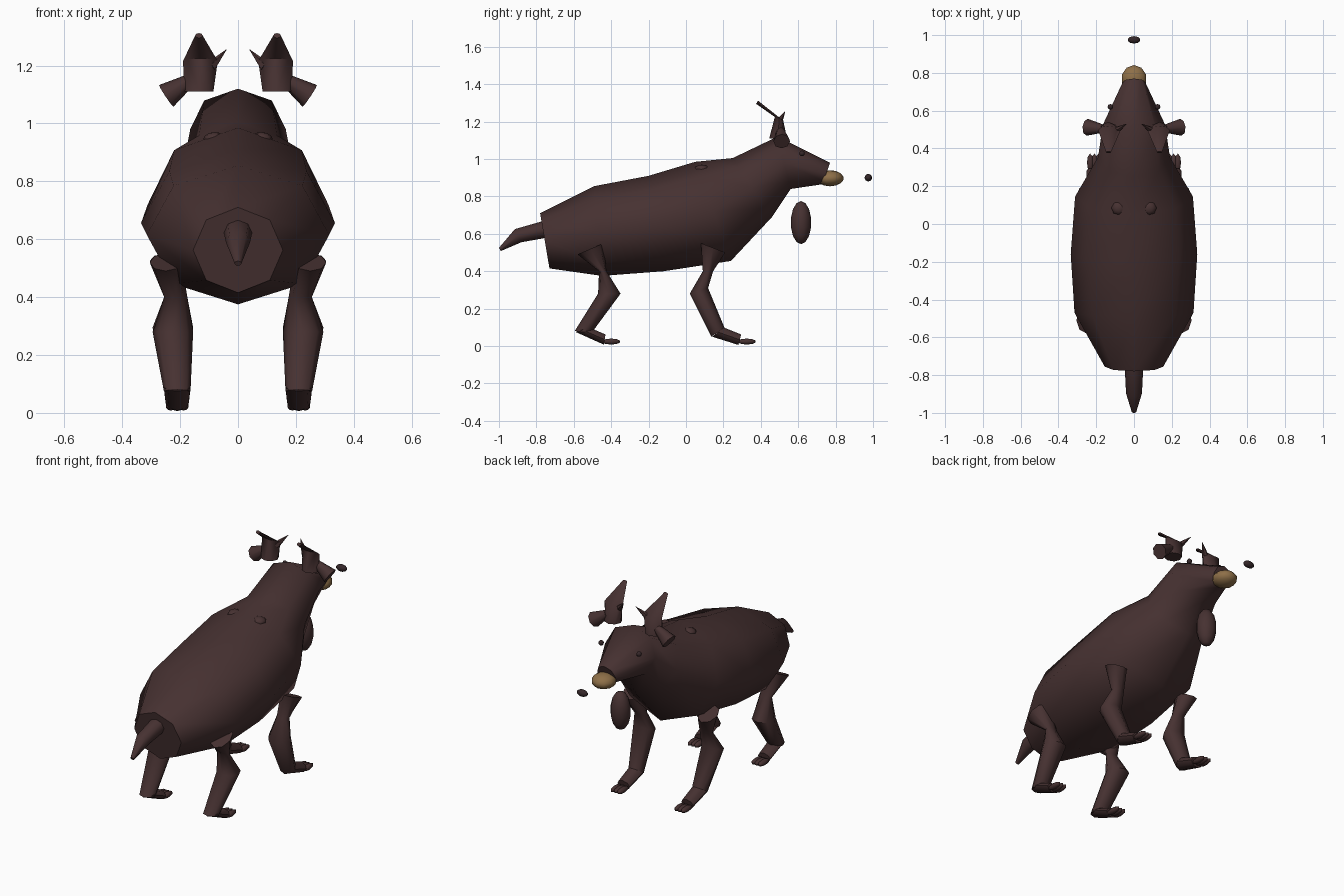
import bpy, bmesh, math
from mathutils import Vector

cube = bpy.data.objects.get("Cube")
if cube:
    bpy.data.objects.remove(cube, do_unlink=True)


def material(name, rgb):
    m = bpy.data.materials.new(name)
    m.use_nodes = True
    m.diffuse_color = (*rgb, 1)
    m.node_tree.nodes["Principled BSDF"].inputs["Base Color"].default_value = (*rgb, 1)
    return m


HIDE = material("dark brown hide", (0.062, 0.031, 0.031))
MUZZLE = material("tan muzzle", (0.27, 0.16, 0.065))
DARK = material("dark nose and eyes", (0.035, 0.02, 0.022))


def finish(name, bm, mat):
    bmesh.ops.recalc_face_normals(bm, faces=bm.faces)
    mesh = bpy.data.meshes.new(name)
    bm.to_mesh(mesh)
    bm.free()
    mesh.materials.append(mat)
    ob = bpy.data.objects.new(name, mesh)
    bpy.context.collection.objects.link(ob)
    bpy.ops.object.select_all(action="DESELECT")
    ob.select_set(True)
    bpy.context.view_layer.objects.active = ob
    bpy.ops.object.shade_smooth_by_angle(angle=math.radians(58))
    return ob


def loft(name, rings, side=1, sides=8, mat=HIDE):
    """Skin elliptical rings: (y, z) of two opposite edges, x centre, half width."""
    bm = bmesh.new()
    loops = []
    for ya, za, yb, zb, x, w in rings:
        a, b = Vector((0, ya, za)), Vector((0, yb, zb))
        mid, half = (a + b) / 2, (a - b) / 2
        loop = []
        for i in range(sides):
            t = math.tau * i / sides
            p = mid + half * math.cos(t)
            p.x = side * (x + w * math.sin(t))
            loop.append(bm.verts.new(p))
        loops.append(loop)
    for lo, hi in zip(loops, loops[1:]):
        for i in range(sides):
            j = (i + 1) % sides
            bm.faces.new((lo[i], lo[j], hi[j], hi[i]))
    bm.faces.new(loops[0])
    bm.faces.new(loops[-1])
    return finish(name, bm, mat)


def ball(name, centre, radii, mat=HIDE, segments=10, rings=7):
    bm = bmesh.new()
    bmesh.ops.create_uvsphere(bm, u_segments=segments, v_segments=rings, radius=1)
    for v in bm.verts:
        v.co = Vector([c + r * p for c, r, p in zip(centre, radii, v.co)])
    return finish(name, bm, mat)


def cone(name, start, end, r1, r2, sides=8):
    a, b = Vector(start), Vector(end)
    bm = bmesh.new()
    bmesh.ops.create_cone(bm, cap_ends=True, segments=sides, radius1=r1,
                          radius2=r2, depth=(b - a).length)
    turn = (b - a).to_track_quat("Z", "Y")
    for v in bm.verts:
        v.co = turn @ v.co + (a + b) / 2
    return finish(name, bm, HIDE)


# Trunk, neck and head in one skin
loft("body", [
    (-.78, .71, -.73, .415, 0, .155),
    (-.49, .855, -.45, .375, 0, .315),
    (-.20, .91, -.12, .40, 0, .335),
    (.05, .985, .24, .455, 0, .312),
    (.25, 1.005, .46, .69, 0, .19),
    (.49, 1.12, .56, .84, 0, .165),
    (.77, .98, .73, .865, 0, .06),
])

# Tail
loft("tail", [
    (-.74, .675, -.74, .58, 0, .05),
    (-.915, .625, -.88, .555, 0, .042),
    (-1, .525, -.99, .508, 0, .012),
])

# Face and throat
ball("muzzle", (0, .77, .897), (.068, .073, .043), MUZZLE)
ball("nose", (0, .975, .90), (.035, .02, .02), DARK)
ball("dewlap", (0, .615, .66), (.058, .055, .115))

HIND = [
    (-.58, .49, -.44, .55, .25, .055),
    (-.465, .40, -.425, .40, .215, .04),
    (-.47, .28, -.35, .28, .225, .07),
    (-.595, .08, -.505, .07, .21, .046),
]
FORE = [
    (.08, .55, .21, .50, .25, .055),
    (.09, .40, .145, .40, .215, .04),
    (.02, .28, .118, .31, .225, .07),
    (.135, .05, .205, .10, .21, .046),
]

for side, label in ((1, "left"), (-1, "right")):
    # Legs, feet and toes
    loft(f"{label}_hind_leg", HIND, side)
    loft(f"{label}_fore_leg", FORE, side)
    loft(f"{label}_hind_foot", [(-.59, .075, -.52, .10, .21, .045),
                                (-.44, .008, -.43, .062, .21, .04)], side)
    loft(f"{label}_fore_foot", [(.14, .05, .20, .10, .21, .045),
                                (.28, .006, .295, .062, .21, .04)], side)
    for part, y in (("hind", -.40), ("fore", .325)):
        for k in (-1, 0, 1):
            ball(f"{label}_{part}_toe", (side * (.21 + k * .022), y, .024),
                 (.018, .05, .016), segments=8, rings=5)

    # Horn with a side spike
    loft(f"{label}_horn", [
        (.445, 1.11, .54, 1.11, .135, .05),
        (.475, 1.225, .52, 1.205, .13, .06),
        (.375, 1.295, .385, 1.312, .135, .013),
    ], side)
    cone(f"{label}_horn_spike", (side * .095, .495, 1.195),
         (side * .04, .53, 1.255), .02, .001, 6)

    # Ear, eye and shoulder hump
    cone(f"{label}_ear", (side * .165, .505, 1.15), (side * .248, .512, 1.095), .022, .045)
    ball(f"{label}_eye", (side * .125, .62, 1.03), (.015, .015, .015), DARK, 8, 6)
    ball(f"{label}_shoulder_hump", (side * .08, .085, .945), (.04, .04, .025), segments=8, rings=6)
